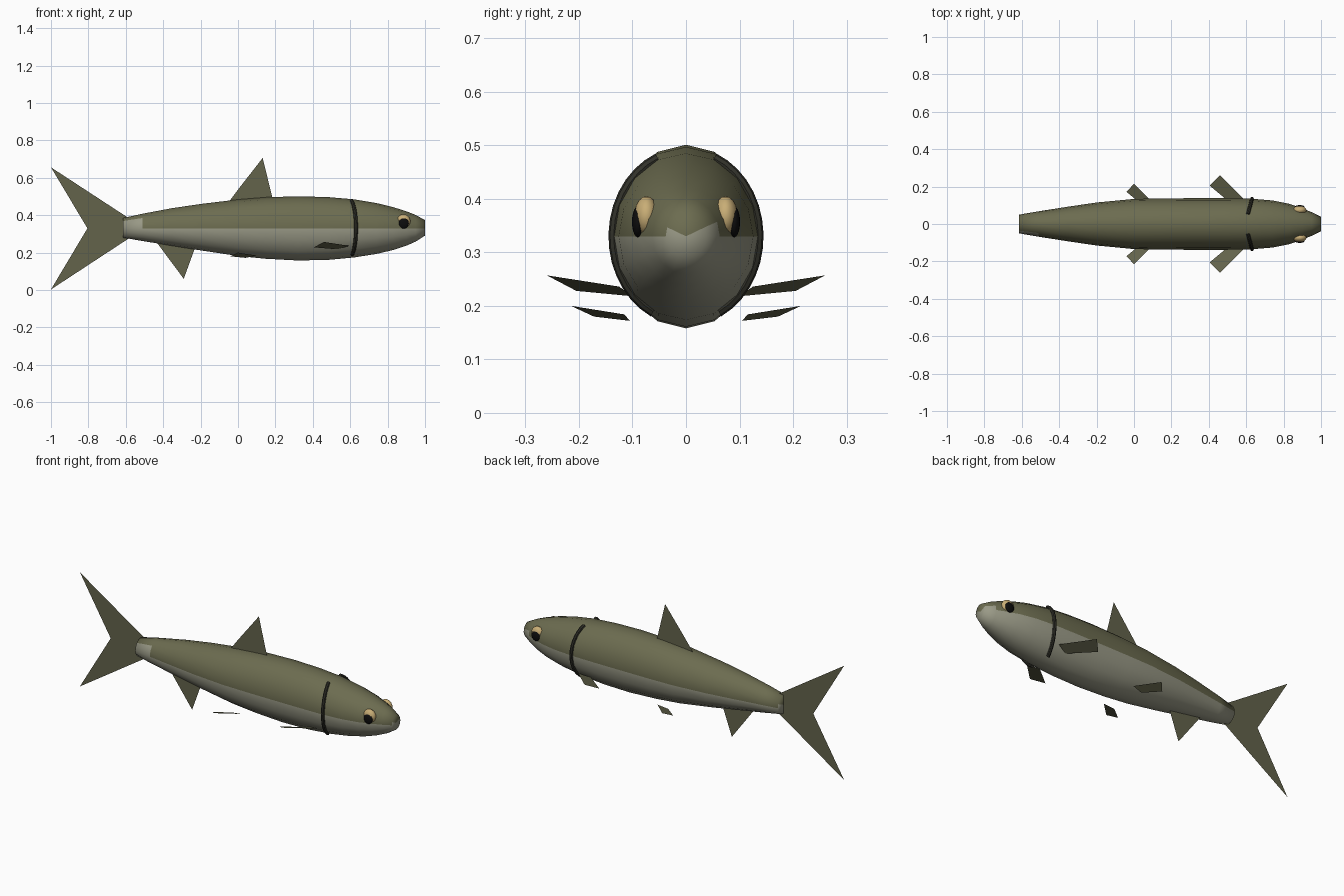
import bpy, bmesh, math
from mathutils import Vector

if "Cube" in bpy.data.objects:
    bpy.data.objects.remove(bpy.data.objects["Cube"])

MID = 0.33
SIDES = 16


def material(name, *rgb):
    m = bpy.data.materials.new(name)
    m.use_nodes = True
    m.diffuse_color = (*rgb, 1)
    bsdf = m.node_tree.nodes["Principled BSDF"]
    bsdf.inputs["Base Color"].default_value = (*rgb, 1)
    bsdf.inputs["Roughness"].default_value = 0.6
    return m


olive = material("olive back", 0.15, 0.15, 0.08)
pale = material("pale belly", 0.32, 0.32, 0.24)
fin_mat = material("fin olive", 0.125, 0.125, 0.07)
gill_mat = material("dark gill", 0.03, 0.03, 0.022)
gold = material("eye gold", 0.58, 0.42, 0.18)
black = material("pupil black", 0.004, 0.004, 0.004)


def add(name, bm, *mats, smooth=False):
    me = bpy.data.meshes.new(name)
    bm.to_mesh(me)
    bm.free()
    for m in mats:
        me.materials.append(m)
    ob = bpy.data.objects.new(name, me)
    bpy.context.scene.collection.objects.link(ob)
    if smooth:
        me.shade_smooth()
    return ob


# Body: x, half width, bottom z, top z; lofted in rings
STATIONS = [
    (-0.615, 0.050, 0.280, 0.385), (-0.51, 0.068, 0.262, 0.408),
    (-0.35, 0.093, 0.236, 0.438), (-0.20, 0.115, 0.212, 0.460),
    (0.0, 0.134, 0.182, 0.484), (0.15, 0.137, 0.167, 0.496),
    (0.32, 0.138, 0.158, 0.501), (0.48, 0.138, 0.161, 0.497),
    (0.62, 0.136, 0.174, 0.485), (0.74, 0.126, 0.193, 0.465),
    (0.83, 0.108, 0.214, 0.443), (0.90, 0.084, 0.237, 0.421),
    (0.95, 0.063, 0.259, 0.401), (1.0, 0.038, 0.291, 0.374),
]
bm = bmesh.new()
rings = []
for x, w, low, high in STATIONS:
    ring = []
    for k in range(SIDES):
        a = 2 * math.pi * k / SIDES
        h = high - MID if k <= SIDES // 2 else MID - low
        ring.append(bm.verts.new((x, w * math.cos(a), MID + h * math.sin(a))))
    rings.append(ring)
for i, (r0, r1) in enumerate(zip(rings, rings[1:])):
    for k in range(SIDES):
        n = (k + 1) % SIDES
        f = bm.faces.new((r0[k], r0[n], r1[n], r1[k]))
        tail_patch = i == 0 and k in (6, 7)
        nose_patch = i == len(rings) - 2 and k == 0
        f.material_index = int(k >= SIDES // 2 or tail_patch or nose_patch)
for ring in (rings[0], rings[-1]):
    hub = bm.verts.new((ring[0].co.x, 0, MID))
    for k in range(SIDES):
        f = bm.faces.new((ring[k], ring[(k + 1) % SIDES], hub))
        f.material_index = int(k >= SIDES // 2 - 1 or k == 0)
bmesh.ops.recalc_face_normals(bm, faces=bm.faces)
add("body", bm, olive, pale, smooth=True)


# Fins: single thin sheets
def sheet(name, points, faces=None):
    bm = bmesh.new()
    vs = [bm.verts.new(p) for p in points]
    for f in faces or [range(len(vs))]:
        bm.faces.new([vs[i] for i in f])
    add(name, bm, fin_mat)


def upright(points):
    return [(x, 0, z) for x, z in points]


sheet("tail_fin", upright([(-0.585, 0.385), (-1, 0.656), (-0.805, MID),
                           (-1, 0.003), (-0.585, 0.275)]),
      [(0, 1, 2), (0, 2, 4), (2, 3, 4)])
sheet("dorsal_fin", upright([(-0.05, 0.47), (0.0, 0.537), (0.132, 0.706), (0.187, 0.48)]))
sheet("anal_fin", upright([(-0.435, 0.255), (-0.29, 0.06), (-0.23, 0.225)]))

PAIRED = {
    "pectoral_fin": [(0.405, 0.205, 0.228), (0.46, 0.26, 0.257),
                     (0.595, 0.125, 0.236), (0.53, 0.10, 0.218)],
    "pelvic_fin": [(-0.04, 0.172, 0.180), (0, 0.215, 0.200),
                   (0.10, 0.115, 0.184), (0.04, 0.105, 0.172)],
}


# Gill edge: bowed tube hugging the body
def gill(name, s):
    bm = bmesh.new()
    loops = []
    steps, around = 14, 8
    for i in range(steps + 1):
        a = math.radians(-63 + 130 * i / steps)
        c = Vector((0.595 + 0.036 * math.cos(a), s * 0.135 * math.cos(a),
                    MID + 0.158 * math.sin(a)))
        out = Vector((0, s * math.cos(a), math.sin(a)))
        loop = []
        for j in range(around):
            t = 2 * math.pi * j / around
            loop.append(bm.verts.new(c + out * 0.010 * math.cos(t)
                                     + Vector((0.010 * math.sin(t), 0, 0))))
        loops.append(loop)
    for l0, l1 in zip(loops, loops[1:]):
        for j in range(around):
            n = (j + 1) % around
            bm.faces.new((l0[j], l0[n], l1[n], l1[j]))
    bm.faces.new(loops[0])
    bm.faces.new(loops[-1])
    bmesh.ops.recalc_face_normals(bm, faces=bm.faces)
    add(name, bm, gill_mat)


# Eyes: flattened balls
def ball(name, centre, radii, mat):
    bm = bmesh.new()
    bmesh.ops.create_uvsphere(bm, u_segments=16, v_segments=10, radius=1)
    bmesh.ops.scale(bm, vec=radii, verts=bm.verts)
    bmesh.ops.translate(bm, vec=centre, verts=bm.verts)
    add(name, bm, mat, smooth=True)


for side, s in (("left", 1), ("right", -1)):
    for fin, pts in PAIRED.items():
        sheet(f"{side}_{fin}", [(x, s * y, z) for x, y, z in pts])
    gill(f"{side}_gill", s)
    ball(f"{side}_eye", (0.885, s * 0.074, 0.368), (0.037, 0.023, 0.037), gold)
    ball(f"{side}_pupil", (0.886, s * 0.090, 0.357), (0.027, 0.011, 0.029), black)
